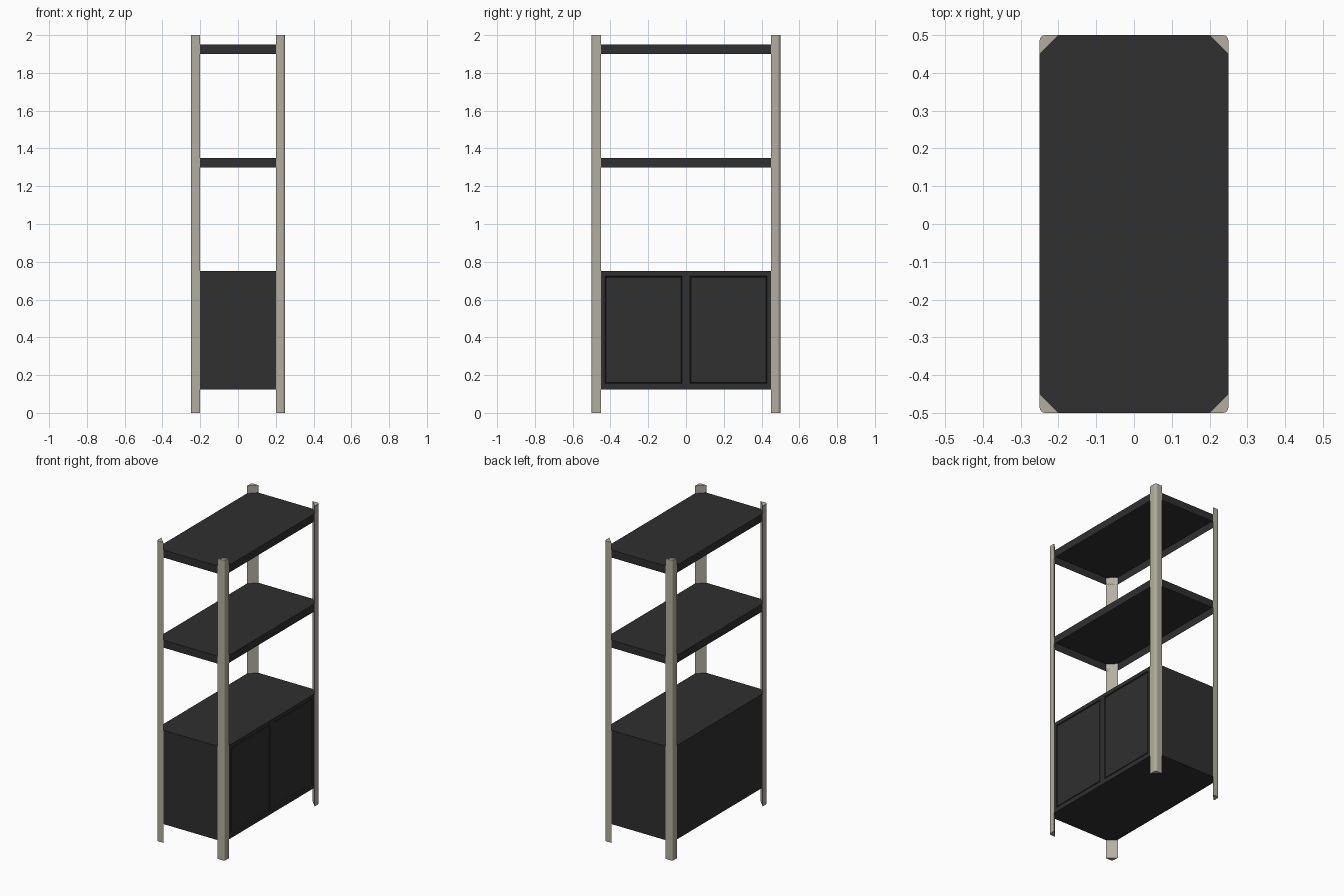
import bpy, bmesh, math

if "Cube" in bpy.data.objects:
    bpy.data.objects.remove(bpy.data.objects["Cube"])

HX, HY, CUT, R = 0.25, 0.5, 0.05, 0.015


def material(name, col):
    m = bpy.data.materials.new(name)
    m.diffuse_color = (*col, 1)
    m.use_nodes = True
    m.node_tree.nodes["Principled BSDF"].inputs["Base Color"].default_value = m.diffuse_color
    return m


black = material("matte black", (0.029, 0.029, 0.029))
beige = material("warm grey beige", (0.45, 0.425, 0.345))


def prism(name, pts, z0, z1, mat, open_bottom=False):
    """Extrude an xy outline from z0 to z1."""
    bm = bmesh.new()
    lo = [bm.verts.new((x, y, z0)) for x, y in pts]
    hi = [bm.verts.new((x, y, z1)) for x, y in pts]
    n = len(pts)
    bm.faces.new(hi)
    if not open_bottom:
        bm.faces.new(lo[::-1])
    for i in range(n):
        j = (i + 1) % n
        bm.faces.new((lo[i], lo[j], hi[j], hi[i]))
    bm.normal_update()
    me = bpy.data.meshes.new(name)
    bm.to_mesh(me)
    bm.free()
    me.materials.append(mat)
    ob = bpy.data.objects.new(name, me)
    bpy.context.collection.objects.link(ob)
    return ob


# Corner posts: triangular section with a rounded outer corner
section = [(HX, HY - CUT)]
for k in range(5):
    a = math.radians(90 * k / 4)
    section.append((HX - R + R * math.cos(a), HY - R + R * math.sin(a)))
section.append((HX - CUT, HY))
for sx in (-1, 1):
    for sy in (-1, 1):
        pts = [(x * sx, y * sy) for x, y in section]
        if sx * sy < 0:
            pts.reverse()
        name = ("front" if sy < 0 else "back") + ("_left" if sx < 0 else "_right") + "_post"
        prism(name, pts, 0, 2, beige)

# Shelf outline: rectangle with corners cut to meet the posts
outline = [(HX - CUT, -HY), (HX, -HY + CUT), (HX, HY - CUT), (HX - CUT, HY),
           (-HX + CUT, HY), (-HX, HY - CUT), (-HX, -HY + CUT), (-HX + CUT, -HY)]

# Two tray shelves, open underneath
prism("middle_shelf", outline, 1.30, 1.35, black, open_bottom=True)
prism("top_shelf", outline, 1.90, 1.95, black, open_bottom=True)

# Cabinet with two grooved door panels on the +x side
cabinet = prism("cabinet", outline, 0.125, 0.75, black)
bm = bmesh.new()
bm.from_mesh(cabinet.data)
side = max(bm.faces, key=lambda f: f.normal.x)
cut = bmesh.ops.bisect_plane(bm, geom=[side] + list(side.edges) + list(side.verts),
                             plane_co=(0, 0, 0), plane_no=(0, 1, 0))
doors = [f for f in bm.faces if f.normal.x > 0.99]
bmesh.ops.inset_individual(bm, faces=doors, thickness=0.024)
for f in doors:
    # stretch each panel to its measured limits
    s = 1 if f.calc_center_median().y > 0 else -1
    yc = s * 0.225
    for v in f.verts:
        v.co.y = s * (0.43 if abs(v.co.y) > 0.225 else 0.02)
        v.co.z = 0.725 if v.co.z > 0.4 else 0.155
# sloped groove: down, then back up to the panel
bmesh.ops.inset_individual(bm, faces=doors, thickness=0.005, depth=-0.01)
bmesh.ops.inset_individual(bm, faces=doors, thickness=0.005, depth=0.008)
bm.to_mesh(cabinet.data)
bm.free()
